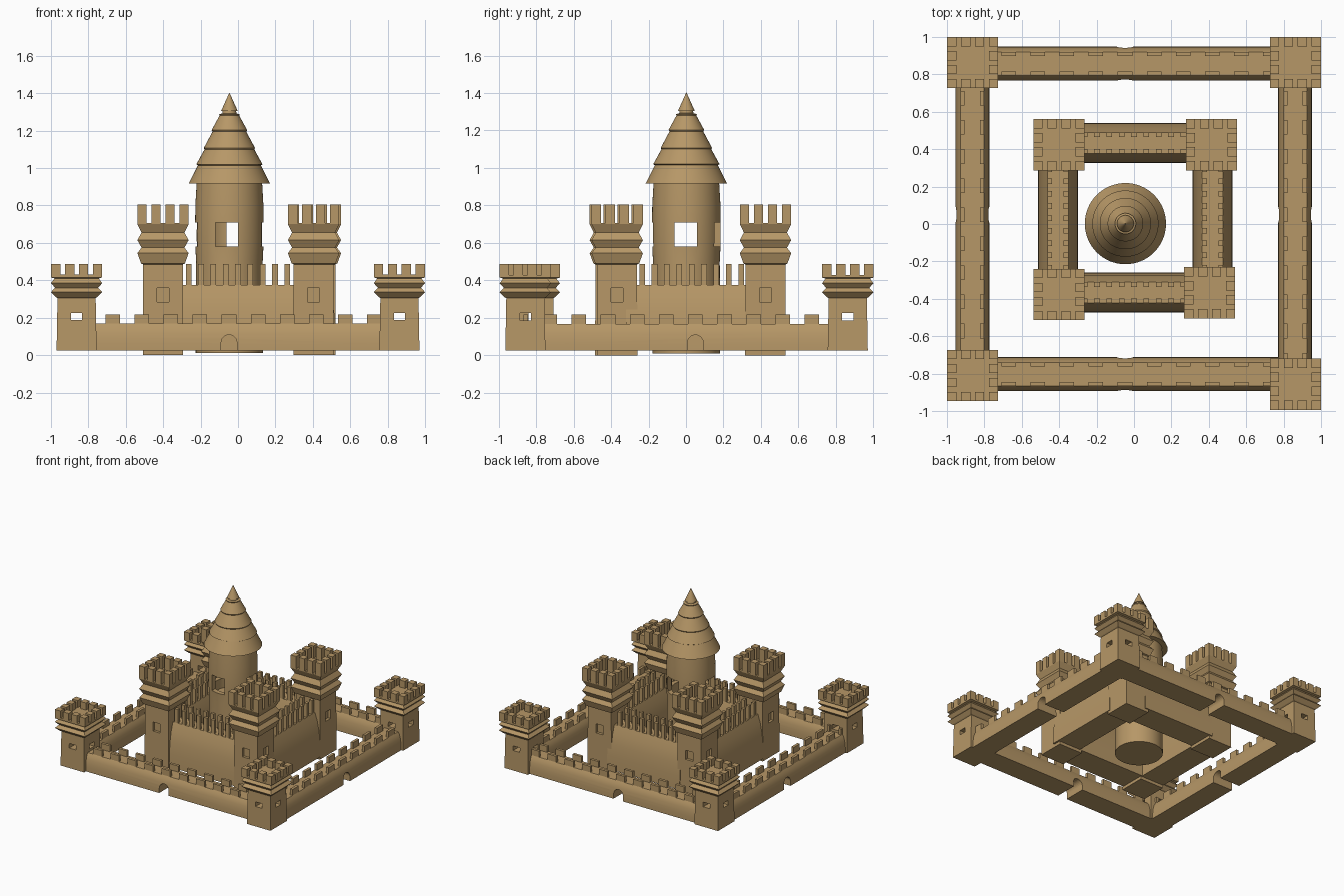
import bpy, bmesh, math
from mathutils import Matrix, Vector

if "Cube" in bpy.data.objects:
    bpy.data.objects.remove(bpy.data.objects["Cube"])

sand = bpy.data.materials.new("sand")
sand.diffuse_color = (0.47, 0.31, 0.135, 1)
sand.use_nodes = True
sand.node_tree.nodes["Principled BSDF"].inputs["Base Color"].default_value = sand.diffuse_color


def finish(bm, name, smooth=False):
    bmesh.ops.recalc_face_normals(bm, faces=bm.faces)
    me = bpy.data.meshes.new(name)
    bm.to_mesh(me)
    bm.free()
    me.materials.append(sand)
    ob = bpy.data.objects.new(name, me)
    bpy.context.collection.objects.link(ob)
    if smooth:
        bpy.context.view_layer.objects.active = ob
        ob.select_set(True)
        bpy.ops.object.shade_smooth_by_angle(angle=math.radians(30))
        ob.select_set(False)
    return ob


def box(bm, lo, hi):
    lo, hi = Vector(lo), Vector(hi)
    m = Matrix.Translation((lo + hi) / 2) @ Matrix.Diagonal((*(hi - lo), 1))
    bmesh.ops.create_cube(bm, size=1, matrix=m)


def loft(bm, rings):
    """Bridge closed rings of points and cap both ends."""
    vs = [[bm.verts.new(p) for p in r] for r in rings]
    n = len(vs[0])
    for a, b in zip(vs, vs[1:]):
        for i in range(n):
            j = (i + 1) % n
            bm.faces.new((a[i], a[j], b[j], b[i]))
    bm.faces.new(vs[0][::-1])
    bm.faces.new(vs[-1])


def turned(bm, cx, cy, profile, sides):
    """Stack of regular rings; four sides gives axis-aligned squares."""
    off, k = (math.pi / 4, math.sqrt(2)) if sides == 4 else (0, 1)
    loft(bm, [[(cx + k * r * math.cos(off + 2 * math.pi * i / sides),
                cy + k * r * math.sin(off + 2 * math.pi * i / sides), z)
               for i in range(sides)] for z, r in profile])


def cut(ob, bm):
    cutter = finish(bm, "cutter")
    cutter.hide_render = True
    mod = ob.modifiers.new("cut", 'BOOLEAN')
    mod.operation, mod.solver, mod.object = 'DIFFERENCE', 'EXACT', cutter
    bpy.context.view_layer.objects.active = ob
    bpy.ops.object.modifier_apply(modifier=mod.name)
    bpy.data.objects.remove(cutter)


def crown(name, cx, cy, z0, z1, half=0.137, w=0.05):
    """Ring of twelve merlons on a square tower."""
    bm = bmesh.new()
    step = (2 * half - w) / 3
    for i in range(4):
        for j in range(4):
            if i in (0, 3) or j in (0, 3):
                x, y = cx - half + i * step, cy - half + j * step
                box(bm, (x, y, z0), (x + w, y + w, z1))
    finish(bm, name)


# Outer corner towers with see-through windows
outer_profile = [(0.025, 0.107), (0.305, 0.102), (0.31, 0.11), (0.337, 0.137),
                 (0.36, 0.115), (0.385, 0.137), (0.41, 0.118), (0.415, 0.137), (0.43, 0.137)]
for cx, cy in ((-0.863, -0.81), (0.863, -0.857), (-0.863, 0.863), (0.863, 0.863)):
    bm = bmesh.new()
    turned(bm, cx, cy, outer_profile, 4)
    tower = finish(bm, "outer_tower")
    for sx, sy in ((0.03, 0.2), (0.2, 0.03)):
        bm = bmesh.new()
        box(bm, (cx - sx, cy - sy, 0.187), (cx + sx, cy + sy, 0.225))
        cut(tower, bm)
    crown("outer_tower_battlement", cx, cy, 0.43, 0.488)

# Inner corner towers with recessed windows
inner_profile = [(0, 0.108), (0.485, 0.106), (0.49, 0.117), (0.545, 0.137), (0.575, 0.115),
                 (0.615, 0.137), (0.655, 0.115), (0.70, 0.137), (0.706, 0.137)]
for cx, cy in ((-0.401, -0.377), (0.404, -0.367), (-0.401, 0.424), (0.414, 0.424)):
    bm = bmesh.new()
    turned(bm, cx, cy, inner_profile, 4)
    tower = finish(bm, "inner_tower")
    for dx, dy in ((1, 0), (-1, 0), (0, 1), (0, -1)):
        bm = bmesh.new()
        sx, sy = 0.032 + 0.008 * abs(dx), 0.032 + 0.008 * abs(dy)
        x, y = cx + dx * 0.125, cy + dy * 0.125
        box(bm, (x - sx, y - sy, 0.285), (x + sx, y + sy, 0.36))
        cut(tower, bm)
    crown("inner_tower_battlement", cx, cy, 0.706, 0.806)


def wall(name, along_x, across, a, b, profile, m_top, m_pitch, m_width, m_mid, m_thick, gate=None):
    """Sloped wall between a and b, with two rows of merlons and an optional gate."""
    def P(u, v, z):
        return (u, across + v, z) if along_x else (across + v, u, z)
    section = [(r, z) for z, r in profile] + [(-r, z) for z, r in reversed(profile)]
    bm = bmesh.new()
    loft(bm, [[P(u, v, z) for v, z in section] for u in (a, b)])
    ob = finish(bm, name, True)
    if gate is not None:
        arch = [(gate - 0.042, 0.0), (gate + 0.042, 0.0)] + [
            (gate + 0.042 * math.cos(t * math.pi / 12), 0.067 + 0.042 * math.sin(t * math.pi / 12))
            for t in range(13)]
        bm = bmesh.new()
        loft(bm, [[P(u, v, z) for u, z in arch] for v in (-0.2, 0.2)])
        cut(ob, bm)
    top_z, top_r = profile[-1]
    bm = bmesh.new()
    n = int((b - a) / m_pitch) + 2
    for i in range(-n, n + 1):
        u = m_mid + i * m_pitch
        if a < u - m_width / 2 and u + m_width / 2 < b:
            for v in (-top_r, top_r - m_thick):
                box(bm, P(u - m_width / 2, v, top_z), P(u + m_width / 2, v + m_thick, m_top))
    finish(bm, name + "_merlons")


# Outer walls: bulging sides, one arched gate each
outer_sec = [(0.025, 0.091), (0.06, 0.0905), (0.09, 0.088), (0.12, 0.083), (0.147, 0.075), (0.168, 0.063)]
for name, ax, across, mid in (("front_wall", True, -0.803, -0.048), ("back_wall", True, 0.857, -0.048),
                              ("left_wall", False, -0.864, 0.05), ("right_wall", False, 0.861, 0.05)):
    wall(name, ax, across, -0.775, 0.78, outer_sec, 0.217, 0.1555, 0.078, mid, 0.022, mid)

# Inner walls: steep sloping sides, narrow merlons
inner_sec = [(0.025, 0.107), (0.13, 0.104), (0.23, 0.094), (0.31, 0.078), (0.375, 0.056)]
for name, ax, across, mid in (("inner_front_wall", True, -0.367, 0.0), ("inner_back_wall", True, 0.433, 0.0),
                              ("inner_left_wall", False, -0.407, 0.03), ("inner_right_wall", False, 0.42, 0.03)):
    wall(name, ax, across, -0.32, 0.34, inner_sec, 0.487, 0.066, 0.03, mid, 0.025)

# Round keep: hollow upper chamber with four windows
kx, ky = -0.046, 0.002
bm = bmesh.new()
turned(bm, kx, ky, [(0.01, 0.18), (0.5, 0.178), (0.62, 0.184), (0.8, 0.182), (0.92, 0.175)], 64)
keep = finish(bm, "keep")
bm = bmesh.new()
turned(bm, kx, ky, [(0.5, 0.145), (0.88, 0.145)], 48)
cut(keep, bm)
for lo, hi in (((-0.12, -0.3), (0.0, ky)), ((-0.062, ky), (0.06, 0.3)),
               ((-0.35, -0.062), (kx, 0.058)), ((kx, -0.062), (0.3, 0.058))):
    bm = bmesh.new()
    box(bm, (*lo, 0.58), (*hi, 0.71))
    cut(keep, bm)
keep.select_set(True)
bpy.context.view_layer.objects.active = keep
bpy.ops.object.shade_smooth_by_angle(angle=math.radians(30))
keep.select_set(False)

# Tiered conical roof
bm = bmesh.new()
turned(bm, kx, ky, [(0.918, 0.217), (1.015, 0.168), (1.02, 0.177), (1.10, 0.133), (1.107, 0.137),
                    (1.195, 0.09), (1.203, 0.095), (1.28, 0.053), (1.287, 0.056), (1.292, 0.038),
                    (1.304, 0.036), (1.304, 0.045), (1.402, 0.001)], 64)
finish(bm, "keep_roof", True)
